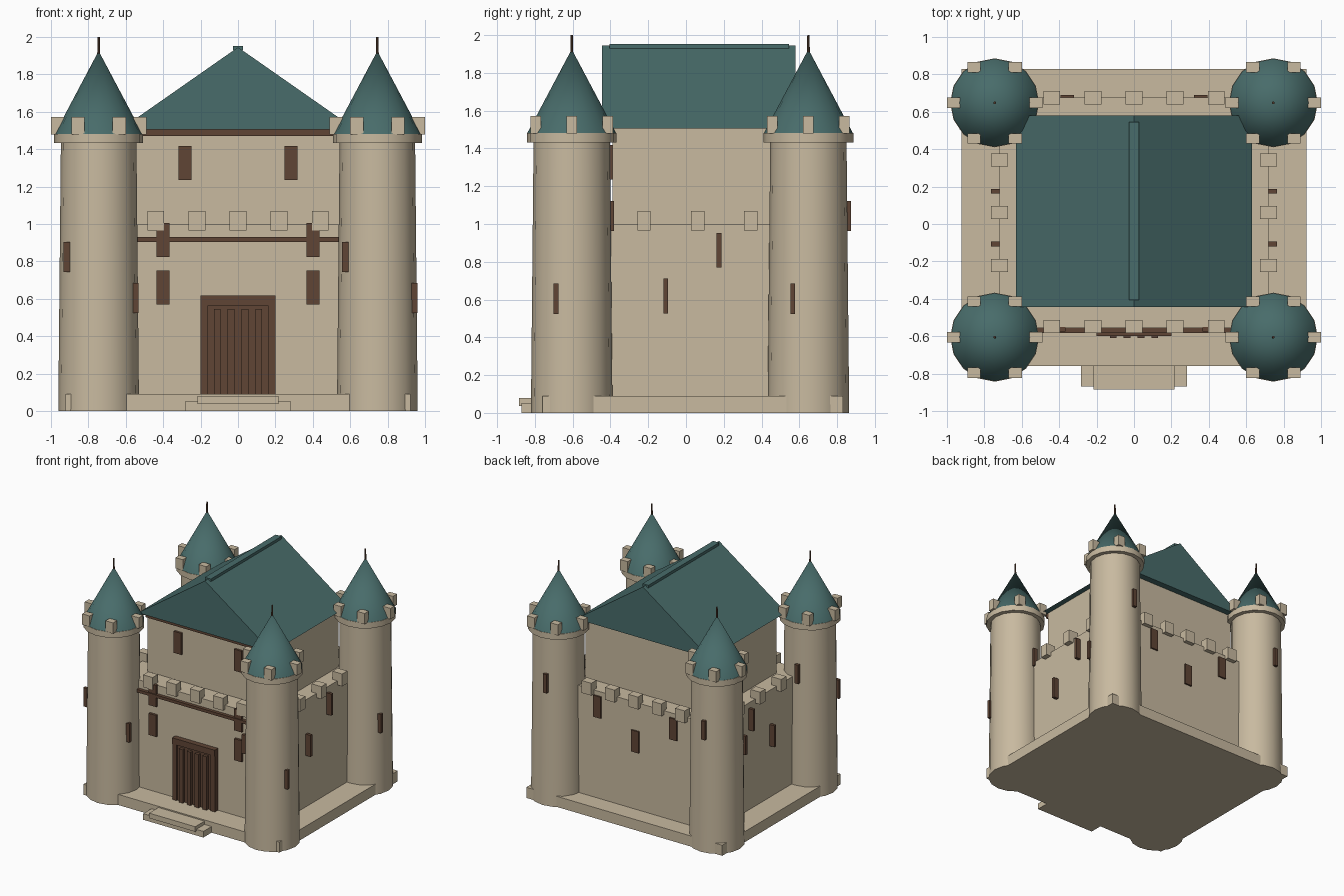
import bpy, math

if "Cube" in bpy.data.objects:
    bpy.data.objects.remove(bpy.data.objects["Cube"])

def material(name, rgb):
    m = bpy.data.materials.new(name)
    m.diffuse_color = (*rgb, 1)
    m.use_nodes = True
    m.node_tree.nodes["Principled BSDF"].inputs["Base Color"].default_value = m.diffuse_color
    return m

STONE = material("stone", (0.58, 0.49, 0.35))
TEAL = material("roof_teal", (0.065, 0.15, 0.145))
WOOD = material("dark_wood", (0.115, 0.06, 0.036))

def add(name, verts, faces, mat):
    me = bpy.data.meshes.new(name)
    me.from_pydata(verts, [], faces)
    me.materials.append(mat)
    ob = bpy.data.objects.new(name, me)
    bpy.context.collection.objects.link(ob)
    return ob

def box(name, x0, x1, y0, y1, z0, z1, mat=STONE):
    v = [(x, y, z) for z in (z0, z1) for x, y in ((x0, y0), (x1, y0), (x1, y1), (x0, y1))]
    f = [(3, 2, 1, 0), (4, 5, 6, 7)] + [(i, (i + 1) % 4, (i + 1) % 4 + 4, i + 4) for i in range(4)]
    return add(name, v, f, mat)

def block(name, c, s, mat=STONE):
    return box(name, *[c[i] + k * s[i] / 2 for i in range(3) for k in (-1, 1)], mat)

def frustum(name, x, y, z0, z1, r0, r1, mat, sides=16):
    bpy.ops.mesh.primitive_cone_add(vertices=sides, radius1=r0, radius2=r1, depth=z1 - z0,
                                    location=(x, y, (z0 + z1) / 2))
    ob = bpy.context.object
    ob.name = name
    ob.data.materials.append(mat)
    bpy.ops.object.shade_smooth_by_angle(angle=math.radians(40))
    return ob

# Plinth, curtain walls and keep
box("plinth", -0.922, 0.922, -0.76, 0.83, 0, 0.09)
box("curtain_wall", -0.72, 0.72, -0.555, 0.675, 0.09, 1.0)
box("keep", -0.58, 0.58, -0.39, 0.525, 1.0, 1.505)
box("keep_front_trim", -0.58, 0.58, -0.415, -0.385, 1.47, 1.505, WOOD)

# Gabled roof prism and ridge cap
X, YF, YB, Z0, Z1 = 0.63, -0.445, 0.58, 1.505, 1.945
add("keep_roof",
    [(-X, YF, Z0), (X, YF, Z0), (0, YF, Z1), (-X, YB, Z0), (X, YB, Z0), (0, YB, Z1)],
    [(0, 1, 2), (5, 4, 3), (0, 3, 4, 1), (1, 4, 5, 2), (2, 5, 3, 0)], TEAL)
box("roof_ridge", -0.028, 0.028, -0.405, 0.545, 1.93, 1.953, TEAL)

# Wall merlons
MERLON = (0.09, 0.07, 0.105)
for y in (-0.548, 0.675):
    for i in range(-2, 3):
        block("wall_merlon", (i * 0.22, y, 1.017), MERLON)
for x in (-0.72, 0.72):
    for y in (-0.222, 0.062, 0.343):
        block("wall_merlon", (x, y, 1.017), MERLON)

# Windows
WINDOW = (0.07, 0.025, 0.183)
for s in (-1, 1):
    for z in (0.66, 0.914):
        block("front_window", (s * 0.402, -0.563, z), WINDOW, WOOD)
    block("keep_window", (s * 0.284, -0.396, 1.326), WINDOW, WOOD)
    block("side_window", (s * 0.73, 0.175, 0.862), WINDOW, WOOD)
    block("side_window", (s * 0.73, -0.107, 0.619), WINDOW, WOOD)
for x, z in ((-0.357, 0.87), (0, 0.67), (0.357, 0.87)):
    block("back_window", (x, 0.676, z), WINDOW, WOOD)

# Timber string beam, door and steps
box("front_beam", -0.55, 0.55, -0.583, -0.545, 0.905, 0.93, WOOD)
box("door_panel", -0.16, 0.16, -0.583, -0.54, 0.09, 0.57, WOOD)
box("door_lintel", -0.2, 0.2, -0.6, -0.54, 0.565, 0.617, WOOD)
for s in (-1, 1):
    block("door_jamb", (s * 0.18, -0.568, 0.33), (0.04, 0.056, 0.48), WOOD)
for i in range(4):
    block("door_slat", (-0.111 + i * 0.074, -0.592, 0.318), (0.036, 0.034, 0.455), WOOD)
box("lower_step", -0.283, 0.283, -0.87, -0.75, 0, 0.052)
box("upper_step", -0.217, 0.217, -0.885, -0.75, 0.037, 0.08)

# Corner towers
for cx in (-0.745, 0.745):
    for cy in (-0.605, 0.648):
        frustum("tower_shaft", cx, cy, 0, 1.44, 0.216, 0.202, STONE)
        frustum("tower_collar", cx, cy, 1.432, 1.482, 0.238, 0.238, STONE)
        frustum("tower_roof", cx, cy, 1.482, 1.925, 0.235, 0.0, TEAL)
        frustum("tower_finial", cx, cy, 1.89, 2.0, 0.008, 0.006, WOOD, 8)
        for i in range(6):
            a = i * math.pi / 3
            block("tower_merlon", (cx + 0.22 * math.cos(a), cy + 0.22 * math.sin(a), 1.525),
                  (0.07, 0.055, 0.092))
        for i, z in enumerate((0.604, 1.042, 0.824)):
            a = -0.4 + i * math.tau / 3
            block("arrow_slit", (cx + 0.214 * math.cos(a), cy + 0.214 * math.sin(a), z),
                  (0.034, 0.025, 0.16), WOOD)
